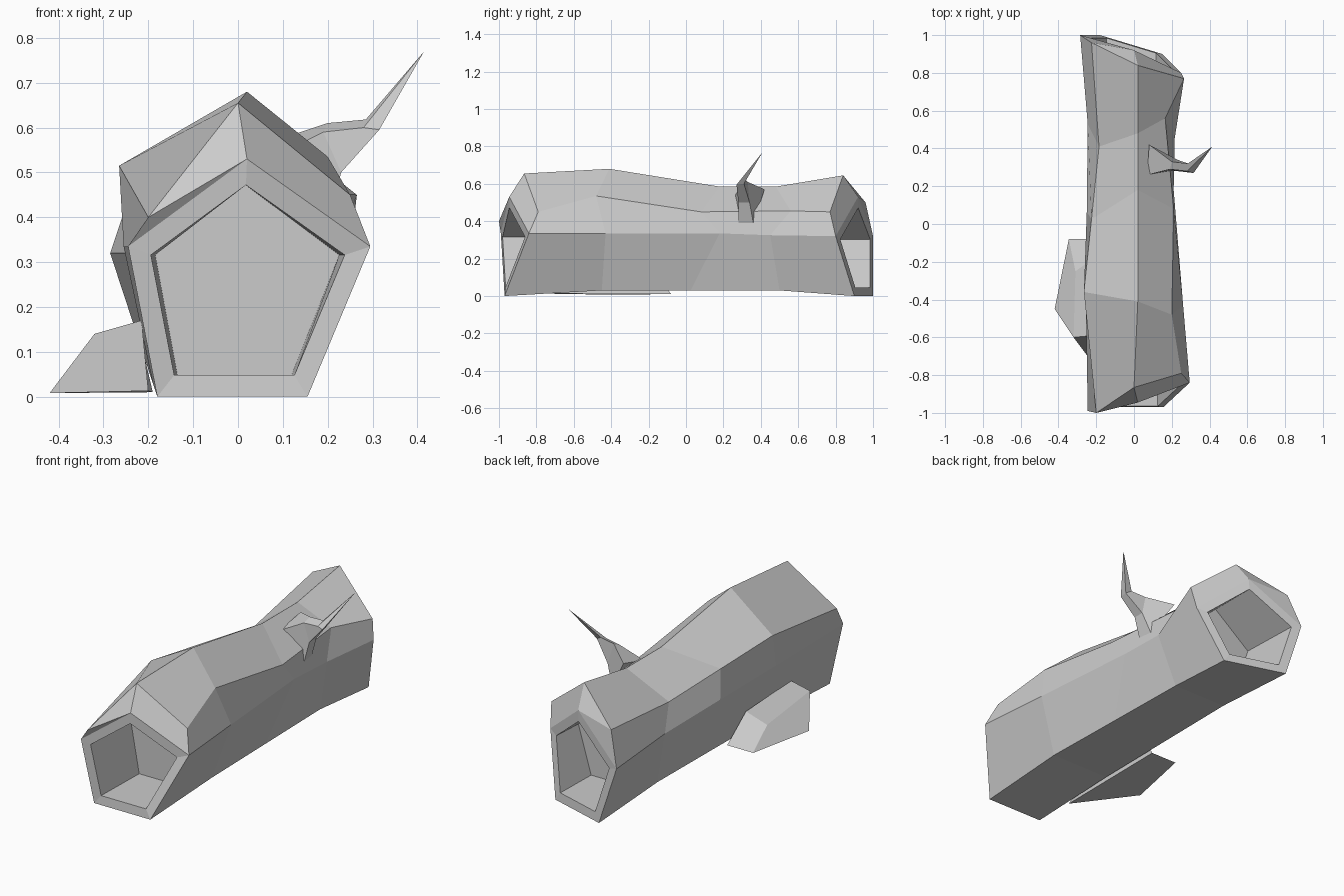
import bpy
import bmesh
from mathutils import Vector

default_cube = bpy.data.objects.get("Cube")
if default_cube:
    bpy.data.objects.remove(default_cube, do_unlink=True)


def make_material(name, colour):
    material = bpy.data.materials.new(name)
    material.use_nodes = True
    material.diffuse_color = colour
    material.node_tree.nodes["Principled BSDF"].inputs["Base Color"].default_value = colour
    return material


def add_points(bm, points):
    return [bm.verts.new(point) for point in points]


def bridge(bm, ring_a, ring_b):
    """Join two closed rings of equal size with quads."""
    count = len(ring_a)
    for i in range(count):
        j = (i + 1) % count
        bm.faces.new((ring_a[i], ring_a[j], ring_b[j], ring_b[i]))


def finish(bm, name, material):
    """Turn the mesh into a flat shaded object."""
    bmesh.ops.recalc_face_normals(bm, faces=bm.faces[:])
    mesh = bpy.data.meshes.new(name)
    bm.to_mesh(mesh)
    bm.free()
    mesh.materials.append(material)
    result = bpy.data.objects.new(name, mesh)
    bpy.context.collection.objects.link(result)
    return result


def hollow_end(bm, ring, lip_point, floor_y):
    """Close a trunk end with a sloping brow, a rim and a recess."""
    low_left, low_right, right, shoulder, top, upper_left, left = ring
    lip = bm.verts.new(lip_point)
    bm.faces.new((right, shoulder, top, lip))
    bm.faces.new((lip, top, upper_left))
    bm.faces.new((lip, upper_left, left))
    rim = [low_left, low_right, right, lip, left]
    centre = sum((v.co for v in rim), Vector()) / len(rim)
    inner = add_points(bm, [centre.lerp(v.co, 0.8) for v in rim])
    floor = add_points(bm, [(v.co.x * 0.95, floor_y, v.co.z) for v in inner])
    bridge(bm, rim, inner)
    bridge(bm, inner, floor)
    bm.faces.new(floor)


bark = make_material("grey bark", (0.6, 0.6, 0.6, 1))

# Trunk cross-sections: low left, low right, right, shoulder, top, upper left, left
front = [(-.18, -.97, 0), (.155, -.97, 0), (.295, -.84, .335), (.25, -.79, .45),
         (0, -.865, .655), (-.2, -1, .4), (-.245, -.99, .335)]
swell = [(-.19, -.45, .03), (.16, -.45, .03), (.26, -.43, .335), (.2, -.48, .535),
         (.02, -.41, .68), (-.265, -.36, .515), (-.255, -.4, .335)]
waist = [(-.18, .5, .03), (.14, .5, .03), (.215, .45, .325), (.165, .56, .455),
         (.02, .48, .585), (-.185, .41, .43), (-.245, .53, .32)]
back = [(-.18, 1, 0), (.15, .9, 0), (.25, .8, .32), (.265, .77, .45),
        (.02, .84, .645), (-.225, .96, .5), (-.285, 1, .32)]
middle = [Vector(a).lerp(Vector(b), 0.5) for a, b in zip(swell, waist)]
middle[2:5] = [(.21, .18, .335), (.21, .08, .45), (.02, .18, .585)]

# Hollow trunk
trunk = bmesh.new()
rings = [add_points(trunk, section) for section in (front, swell, middle, waist, back)]
for first, second in zip(rings, rings[1:]):
    bridge(trunk, first, second)
hollow_end(trunk, rings[0], (.02, -.945, .53), -.65)
hollow_end(trunk, rings[-1], (0, .92, .53), .65)
finish(trunk, "hollow_trunk", bark)

# Broken branch, flared at the trunk and bent up to a point
branch = bmesh.new()
base = add_points(branch, [(.07, .26, .53), (.08, .42, .57), (.19, .36, .39), (.2, .28, .39)])
neck = add_points(branch, [(.19, .29, .59), (.2, .33, .61), (.23, .34, .5), (.23, .28, .5)])
bend = add_points(branch, [(.28, .28, .6), (.285, .32, .618), (.315, .31, .6), (.315, .27, .595)])
tip = branch.verts.new((.415, .41, .77))
branch.faces.new(base)
bridge(branch, base, neck)
bridge(branch, neck, bend)
for start, end in zip(bend, bend[1:] + bend[:1]):
    branch.faces.new((start, end, tip))
finish(branch, "broken_branch", bark)

# Wedge of root leaning against the side
root = bmesh.new()
ground = add_points(root, [(-.19, -.08, .01), (-.345, -.08, .01), (-.42, -.45, .008), (-.2, -.76, .013)])
crest = add_points(root, [(-.225, -.19, .16), (-.31, -.25, .087), (-.32, -.6, .14), (-.215, -.59, .17)])
bridge(root, ground, crest)
root.faces.new(ground)
root.faces.new(crest)
finish(root, "side_root", bark)
